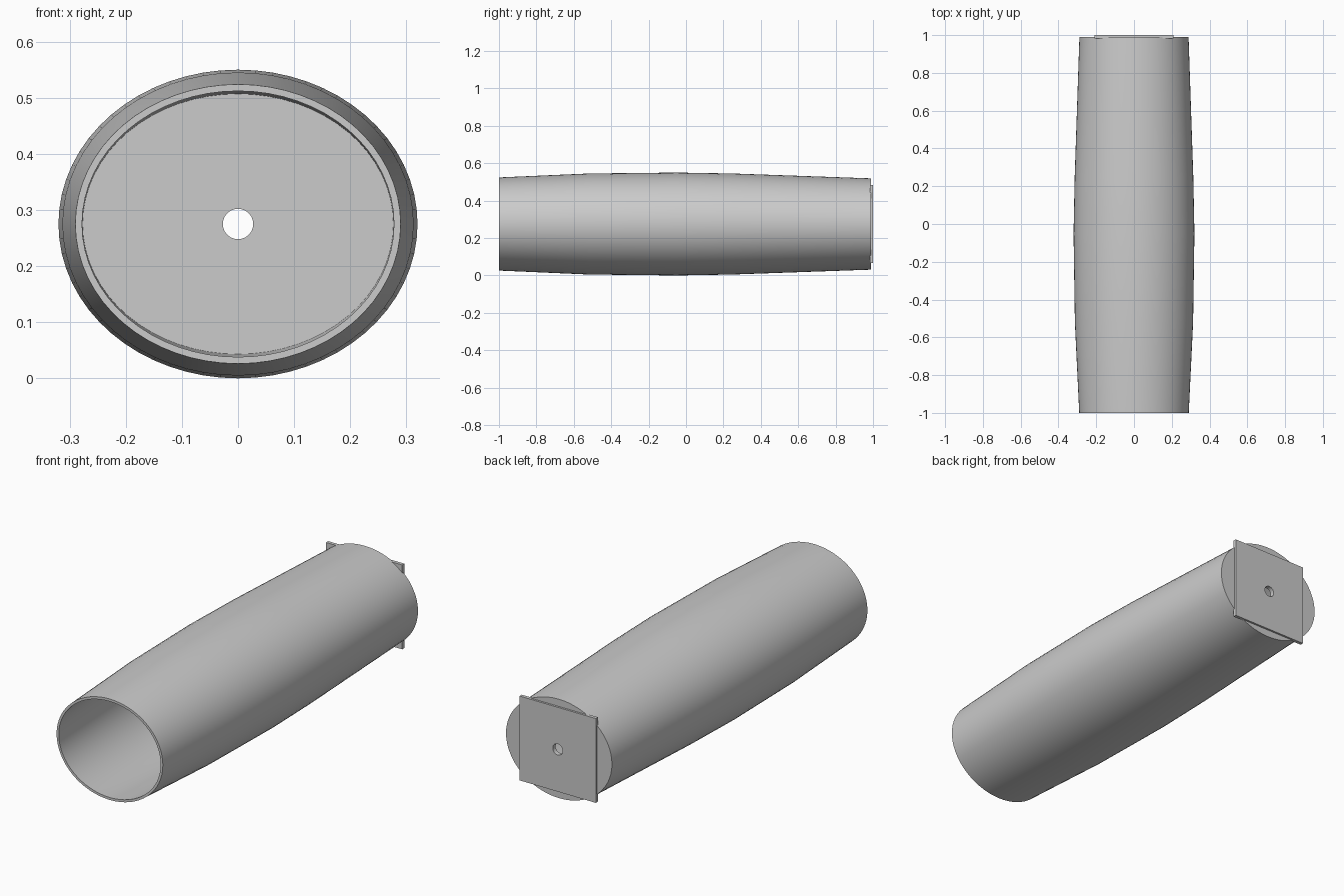
import bpy, bmesh
from math import sin, cos, pi

if "Cube" in bpy.data.objects:
    bpy.data.objects.remove(bpy.data.objects["Cube"])

N = 64
CZ = 0.275


def ring(y, rx, rz, square=False):
    pts = []
    for i in range(N):
        a = 2 * pi * i / N
        c, s = cos(a), sin(a)
        k = 1 / max(abs(c), abs(s)) if square else 1
        pts.append((rx * c * k, y, CZ + rz * s * k))
    return pts


def loft(name, rings):
    """Join a closed cycle of rings into a hollow solid."""
    bm = bmesh.new()
    loops = [[bm.verts.new(p) for p in r] for r in rings]
    for a, b in zip(loops, loops[1:] + loops[:1]):
        for i in range(N):
            j = (i + 1) % N
            bm.faces.new((a[i], a[j], b[j], b[i]))
    bmesh.ops.dissolve_degenerate(bm, dist=1e-6, edges=bm.edges)
    bmesh.ops.recalc_face_normals(bm, faces=bm.faces)
    mesh = bpy.data.meshes.new(name)
    bm.to_mesh(mesh)
    bm.free()
    ob = bpy.data.objects.new(name, mesh)
    bpy.context.collection.objects.link(ob)
    bpy.context.view_layer.objects.active = ob
    ob.select_set(True)
    bpy.ops.object.shade_smooth_by_angle(angle=0.5)
    ob.select_set(False)
    return ob


# bulging oval shell: length position, half width, half height
profile = [(-1, .29, .249), (-.52, .313, .27), (-.05, .32, .275),
           (.25, .314, .27), (.99, .289, .244)]
WALL = 0.012
HOLE = 0.027
outer = [ring(*p) for p in profile]
inner = [ring(y, rx - WALL, rz - WALL) for y, rx, rz in reversed(profile[:-1])]

# shell with its closed, pierced back end
loft("barrel_shell", outer + [ring(.99, HOLE, HOLE), ring(.978, HOLE, HOLE),
                              ring(.978, .277, .232)] + inner)

# square plate on the back end, corners standing proud of the oval
S = 0.208
loft("back_plate", [ring(.98, S, S, True), ring(.997, S, S, True),
                    ring(.997, HOLE, HOLE), ring(.98, HOLE, HOLE)])

# move plate face out to the full length
bpy.data.objects["back_plate"].location.y = 0.003
